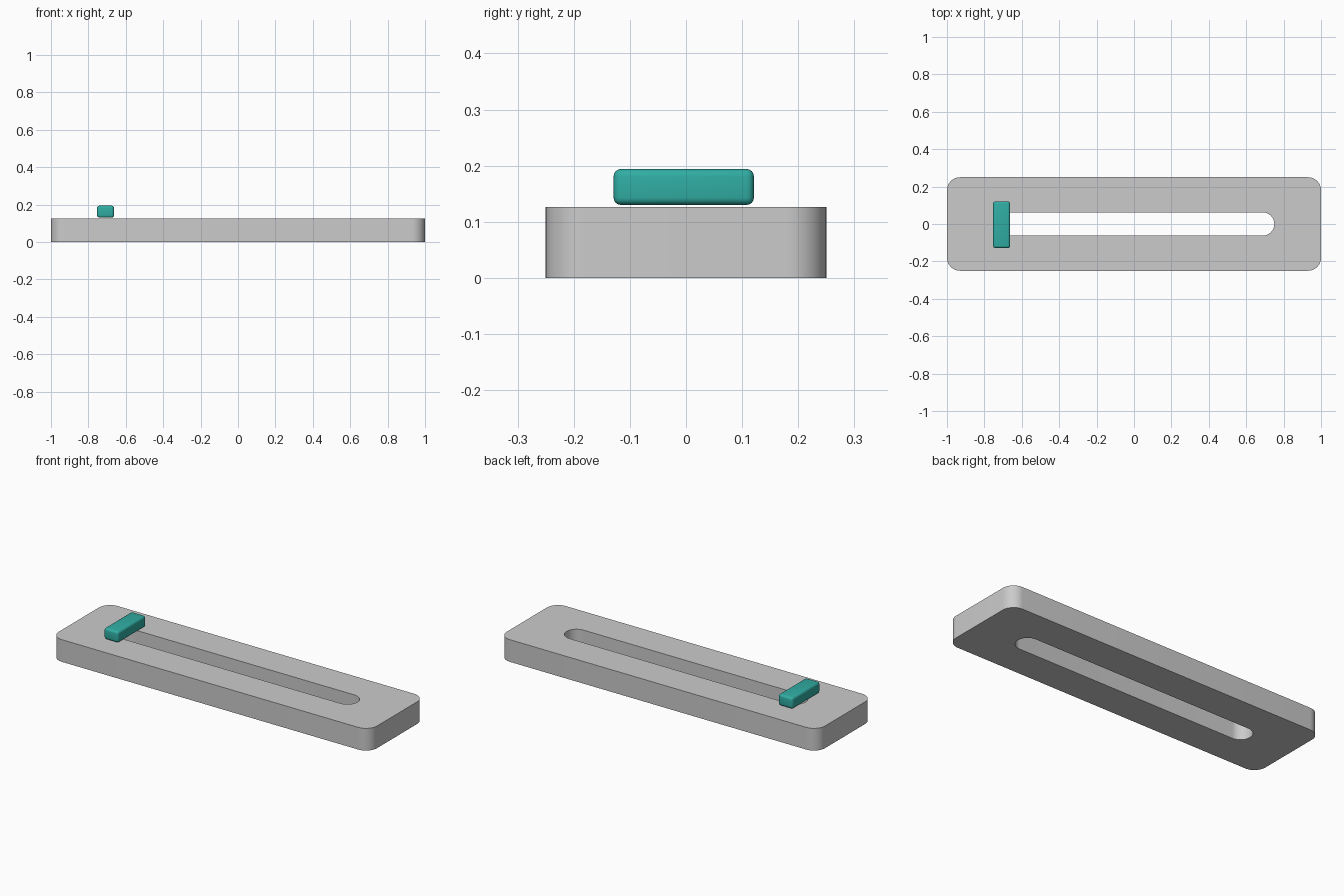
import bpy, bmesh, math

if "Cube" in bpy.data.objects:
    bpy.data.objects.remove(bpy.data.objects["Cube"])


def rounded_outline(hx, hy, r, n=12):
    """Points of a rounded rectangle, counter-clockwise, four arcs of n + 1 points."""
    pts = []
    for k, (sx, sy) in enumerate([(1, 1), (-1, 1), (-1, -1), (1, -1)]):
        for i in range(n + 1):
            a = math.pi / 2 * (k + i / n)
            pts.append((sx * (hx - r) + r * math.cos(a), sy * (hy - r) + r * math.sin(a)))
    return pts


def finish(bm, name):
    bmesh.ops.remove_doubles(bm, verts=bm.verts, dist=1e-5)
    bmesh.ops.recalc_face_normals(bm, faces=bm.faces)
    mesh = bpy.data.meshes.new(name)
    bm.to_mesh(mesh)
    bm.free()
    ob = bpy.data.objects.new(name, mesh)
    bpy.context.collection.objects.link(ob)
    bpy.ops.object.select_all(action='DESELECT')
    ob.select_set(True)
    bpy.context.view_layer.objects.active = ob
    bpy.ops.object.shade_smooth_by_angle(angle=math.radians(30))
    return ob


# Slotted plate: outer and slot outlines at bottom and top, joined all round
bm = bmesh.new()
H = 0.126
outer = rounded_outline(1.0, 0.25, 0.07)
slot = rounded_outline(0.75, 0.0625, 0.0625)
rings = [[bm.verts.new((x, y, z)) for x, y in pts]
         for pts, z in [(outer, 0), (outer, H), (slot, H), (slot, 0)]]
count = len(outer)
for k in range(4):
    a, b = rings[k], rings[(k + 1) % 4]
    for i in range(count):
        j = (i + 1) % count
        bm.faces.new((a[i], a[j], b[j], b[i]))
finish(bm, "slotted_plate")

# Slider knob: soft-edged block just above the slot's left end
bm = bmesh.new()
bmesh.ops.create_cube(bm, size=1)
bmesh.ops.scale(bm, vec=(0.091, 0.25, 0.064), verts=bm.verts)
bmesh.ops.bevel(bm, geom=bm.edges[:], offset=0.013, segments=4, profile=0.5, affect='EDGES')
bmesh.ops.translate(bm, vec=(-0.708, -0.004, 0.162), verts=bm.verts)
knob = finish(bm, "slider_knob")
teal = bpy.data.materials.new("teal")
teal.diffuse_color = (0.03, 0.42, 0.37, 1)
teal.use_nodes = True
teal.node_tree.nodes["Principled BSDF"].inputs["Base Color"].default_value = teal.diffuse_color
knob.data.materials.append(teal)
